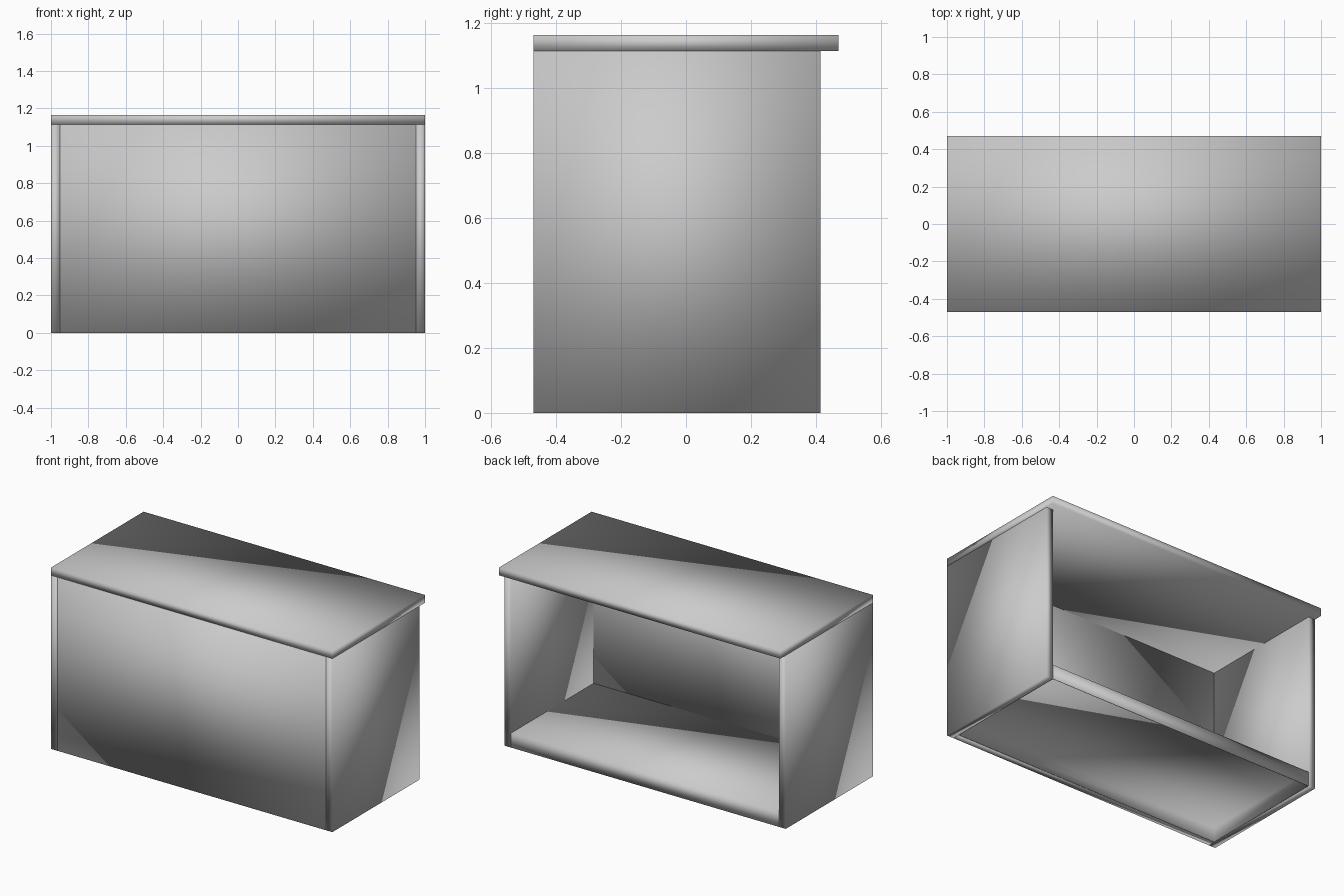
import bpy
import bmesh

old = bpy.data.objects.get("Cube")
if old:
    bpy.data.objects.remove(old, do_unlink=True)

# Overall dimensions
WIDTH, FRONT, BACK = 1.0, -0.47, 0.47
BODY_BACK = 0.415
BODY_TOP, TOP = 1.115, 1.165
PANEL = 0.047
INNER = WIDTH - PANEL
FLOOR = 0.093

grey = bpy.data.materials.new("plain grey")
grey.use_nodes = True
grey.diffuse_color = (0.6, 0.6, 0.6, 1)
grey.node_tree.nodes["Principled BSDF"].inputs["Base Color"].default_value = (0.6, 0.6, 0.6, 1)


def box(name, low, high, open_bottom=False):
    """Smooth-shaded box spanning two corners, optionally without its underside."""
    bm = bmesh.new()
    bmesh.ops.create_cube(bm, size=1)
    for v in bm.verts:
        v.co = [low[i] if v.co[i] < 0 else high[i] for i in range(3)]
    bm.normal_update()
    if open_bottom:
        under = [f for f in bm.faces if f.normal.z < -0.5]
        bmesh.ops.delete(bm, geom=under, context="FACES_ONLY")
    for f in bm.faces:
        f.smooth = True
    mesh = bpy.data.meshes.new(name)
    bm.to_mesh(mesh)
    bm.free()
    mesh.materials.append(grey)
    obj = bpy.data.objects.new(name, mesh)
    bpy.context.collection.objects.link(obj)
    return obj


# Countertop, overhanging at the back
box("countertop", (-WIDTH, FRONT, BODY_TOP), (WIDTH, BACK, TOP))

# Side panels
for side, x in (("right", -WIDTH), ("left", INNER)):
    box(side + "_side_panel", (x, FRONT, 0), (x + PANEL, BODY_BACK, BODY_TOP))

# Front panel between the sides
box("front_panel", (-INNER, FRONT, 0), (INNER, FRONT + PANEL, BODY_TOP))

# Raised floor: a thin tray turned upside down, hollow underneath
tray = box("raised_floor", (-INNER, FRONT + PANEL, 0), (INNER, BODY_BACK, FLOOR), True)
shell = tray.modifiers.new("thickness", "SOLIDIFY")
shell.thickness = 0.004
shell.offset = -1
